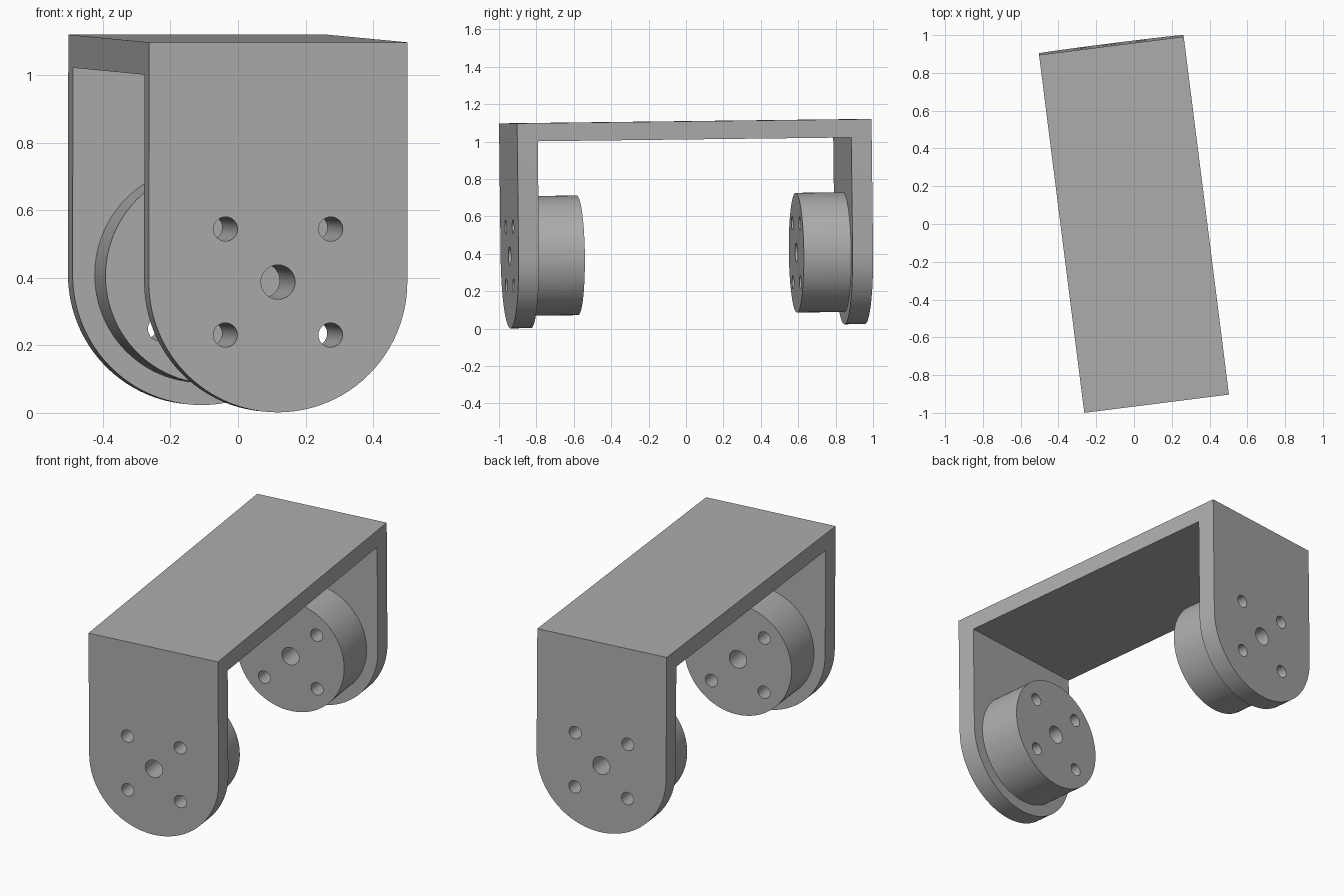
import bpy, bmesh, math
from mathutils import Matrix, Vector

cube = bpy.data.objects.get("Cube")
if cube:
    bpy.data.objects.remove(cube, do_unlink=True)

HALF_W, HALF_L = 0.386, 0.955      # bracket half width and half length
TOP_T, LEG_T = 0.097, 0.11         # top and leg thickness
AXIS_Z = -0.71                     # boss axis below the top face
BOSS_R, BOSS_END = 0.32, 0.365     # boss radius, depth from outer leg face
HOLE_OFF = 0.157

metal = bpy.data.materials.new("grey metal")
metal.use_nodes = True
grey = (0.42, 0.42, 0.42, 1)
metal.diffuse_color = grey
metal.node_tree.nodes["Principled BSDF"].inputs["Base Color"].default_value = grey

# Whole bracket sits slightly turned and tilted
PLACE = (Matrix.Translation((0, -0.004, 1.109))
         @ Matrix.Rotation(math.radians(7.2), 4, 'Z')
         @ Matrix.Rotation(math.radians(0.69), 4, 'X'))


def prism(name, outline, y0, y1):
    """Extrude an (x, z) outline along y."""
    bm = bmesh.new()
    face = bm.faces.new([bm.verts.new((x, y0, z)) for x, z in outline])
    new = bmesh.ops.extrude_face_region(bm, geom=[face])["geom"]
    verts = [v for v in new if isinstance(v, bmesh.types.BMVert)]
    bmesh.ops.translate(bm, verts=verts, vec=Vector((0, y1 - y0, 0)))
    bmesh.ops.recalc_face_normals(bm, faces=bm.faces)
    mesh = bpy.data.meshes.new(name)
    bm.to_mesh(mesh)
    bm.free()
    mesh.materials.append(metal)
    obj = bpy.data.objects.new(name, mesh)
    bpy.context.collection.objects.link(obj)
    return obj


def circle(cx, cz, r, n):
    return [(cx + r * math.cos(math.tau * i / n), cz + r * math.sin(math.tau * i / n))
            for i in range(n)]


def finish(obj, cutters):
    """Cut the openings, bake the result, place and shade it."""
    for c in cutters:
        mod = obj.modifiers.new("cut", 'BOOLEAN')
        mod.operation, mod.solver, mod.object = 'DIFFERENCE', 'EXACT', c
    bpy.context.view_layer.update()
    graph = bpy.context.evaluated_depsgraph_get()
    mesh = bpy.data.meshes.new_from_object(obj.evaluated_get(graph))
    obj.modifiers.clear()
    obj.data = mesh
    mesh.name = obj.name
    obj.matrix_world = PLACE
    bpy.ops.object.select_all(action='DESELECT')
    obj.select_set(True)
    bpy.context.view_layer.objects.active = obj
    bpy.ops.object.shade_smooth_by_angle(angle=math.radians(30))


# Cutters: large centre hole, four small holes, space between the legs
spots = [(0, 0, 0.051)] + [(sx * HOLE_OFF, sz * HOLE_OFF, 0.036)
                           for sx in (-1, 1) for sz in (-1, 1)]
holes = [prism("hole_cutter", circle(x, AXIS_Z + z, r, 32), -1.2, 1.2)
         for x, z, r in spots]
inner = HALF_L - LEG_T
gap = prism("gap_cutter", [(-1, -TOP_T), (1, -TOP_T), (1, -2), (-1, -2)], -inner, inner)

# Bracket: flat top with two round-ended legs
STEPS = 48
arch = [(HALF_W * math.cos(math.pi * i / STEPS), AXIS_Z - HALF_W * math.sin(math.pi * i / STEPS))
        for i in range(STEPS + 1)]
bracket = prism("bracket", [(-HALF_W, 0), (HALF_W, 0)] + arch, -HALF_L, HALF_L)
finish(bracket, [gap] + holes)

# Round bosses on the inner side of each leg
for name, side in (("front_boss", -1), ("back_boss", 1)):
    boss = prism(name, circle(0, AXIS_Z, BOSS_R, 96),
                 side * inner, side * (HALF_L - BOSS_END))
    finish(boss, holes)

for cutter in holes + [gap]:
    bpy.data.objects.remove(cutter, do_unlink=True)
